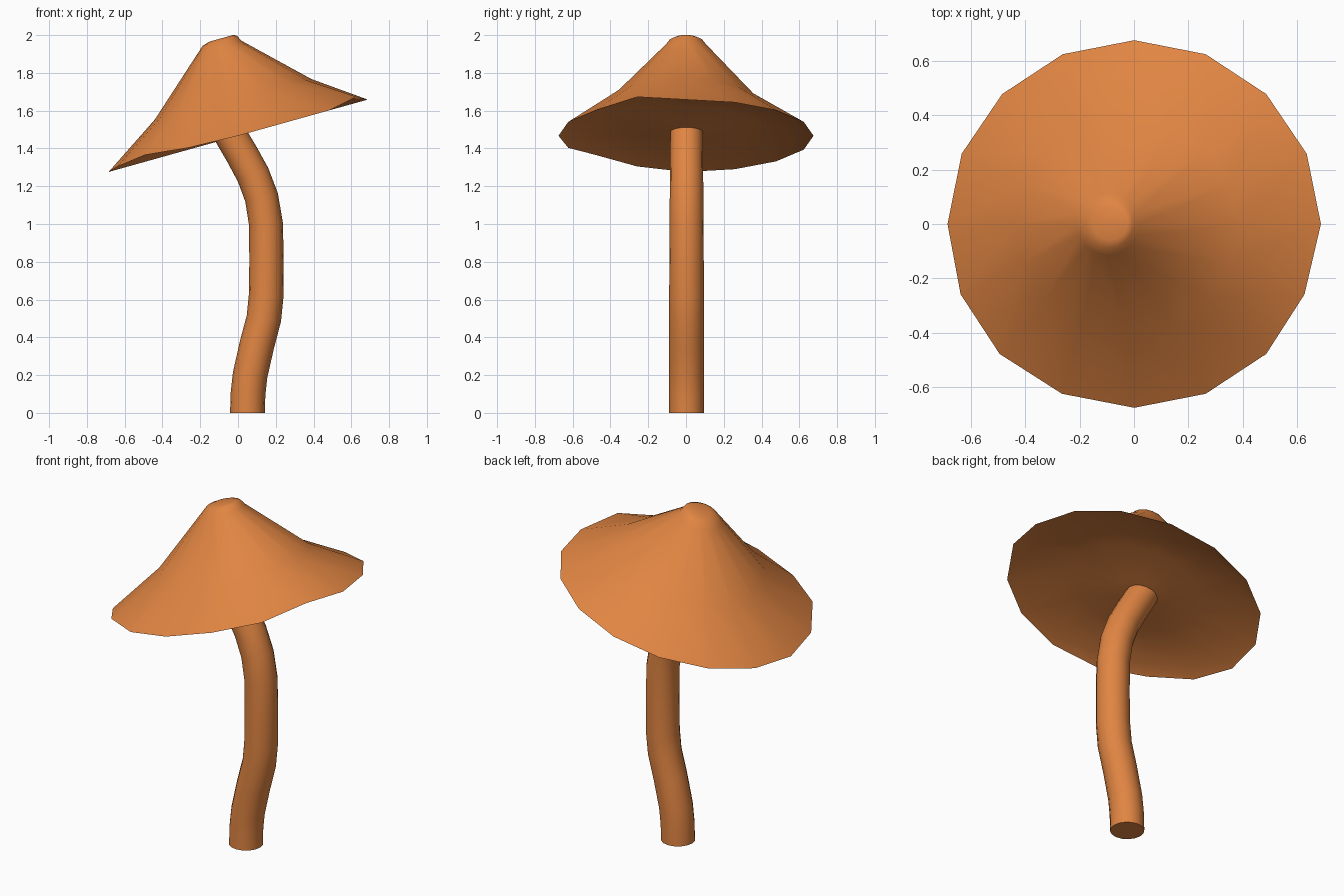
import bpy, bmesh
from math import sin, cos, pi, radians
from mathutils import Vector, Matrix

if "Cube" in bpy.data.objects:
    bpy.data.objects.remove(bpy.data.objects["Cube"])

N = 16
mat = bpy.data.materials.new("orange")
mat.diffuse_color = (0.75, 0.235, 0.055, 1)
mat.use_nodes = True
mat.node_tree.nodes["Principled BSDF"].inputs["Base Color"].default_value = mat.diffuse_color


def loft(name, rings, sharp):
    """Skin a list of point rings, close both ends, shade smooth."""
    bm = bmesh.new()
    vs = [[bm.verts.new(p) for p in r] for r in rings]
    for a, b in zip(vs, vs[1:]):
        for i in range(N):
            j = (i + 1) % N
            bm.faces.new((a[i], a[j], b[j], b[i]))
    bm.faces.new(vs[0])
    bm.faces.new(vs[-1])
    bmesh.ops.recalc_face_normals(bm, faces=bm.faces)
    me = bpy.data.meshes.new(name)
    bm.to_mesh(me)
    bm.free()
    me.materials.append(mat)
    ob = bpy.data.objects.new(name, me)
    bpy.context.collection.objects.link(ob)
    bpy.ops.object.select_all(action='DESELECT')
    ob.select_set(True)
    bpy.context.view_layer.objects.active = ob
    bpy.ops.object.shade_smooth_by_angle(angle=radians(sharp))
    return ob


# Curved stem: (x, z, radius) along its centre line
path = [(0.05, 0.0, .092), (0.053, 0.1, .092), (0.064, 0.2, .092),
        (0.10, 0.36, .092), (0.137, 0.5, .092), (0.149, 0.62, .092),
        (0.151, 0.8, .091), (0.148, 1.0, .09), (0.125, 1.14, .089),
        (0.08, 1.26, .088), (0.02, 1.37, .087), (-0.045, 1.48, .086),
        (-0.07, 1.52, .086)]
rings = []
for k, (x, z, r) in enumerate(path):
    a, b = path[max(k - 1, 0)], path[min(k + 1, len(path) - 1)]
    t = Vector((b[0] - a[0], 0, b[1] - a[1])).normalized()
    if k == 0:
        t = Vector((0, 0, 1))
    u = Vector((t.z, 0, -t.x))
    rings.append([Vector((x, 0.003, z)) + u * r * cos(2 * pi * i / N)
                  + Vector((0, r * sin(2 * pi * i / N), 0)) for i in range(N)])
loft("stem", rings, 50)

# Tilted cap: (x offset, x radius, y radius, height), from crown over the rim to the gills
profile = [(0.055, 0.065, 0.06, 0.518), (0.043, 0.095, 0.09, 0.507),
           (0.033, 0.118, 0.115, 0.478),
           (0.026, 0.428, 0.385, 0.19), (0.0, 0.712, 0.675, -0.003),
           (0.0, 0.64, 0.61, 0.022), (0.0, 0.35, 0.34, 0.055),
           (-0.025, 0.12, 0.12, 0.03)]
tilt = Matrix.Translation((0, 0, 1.47)) @ Matrix.Rotation(radians(-15.6), 4, 'Y')
lift = {9: 0.015, 10: 0.035, 11: 0.01, 15: 0.03}   # slight waviness of the rim
rings = []
for k, (ox, rx, ry, h) in enumerate(profile):
    ring = []
    for i in range(N):
        c, s = cos(2 * pi * i / N), sin(2 * pi * i / N)
        dz = lift.get(i, 0) if k in (4, 5) else 0
        if k == 3:                                  # uneven shoulder of the cap
            dz = -0.008 * c - 0.01 * s
        ring.append(tilt @ Vector((ox + rx * c, ry * s, h + dz)))
    rings.append(ring)
loft("cap", rings, 75)
